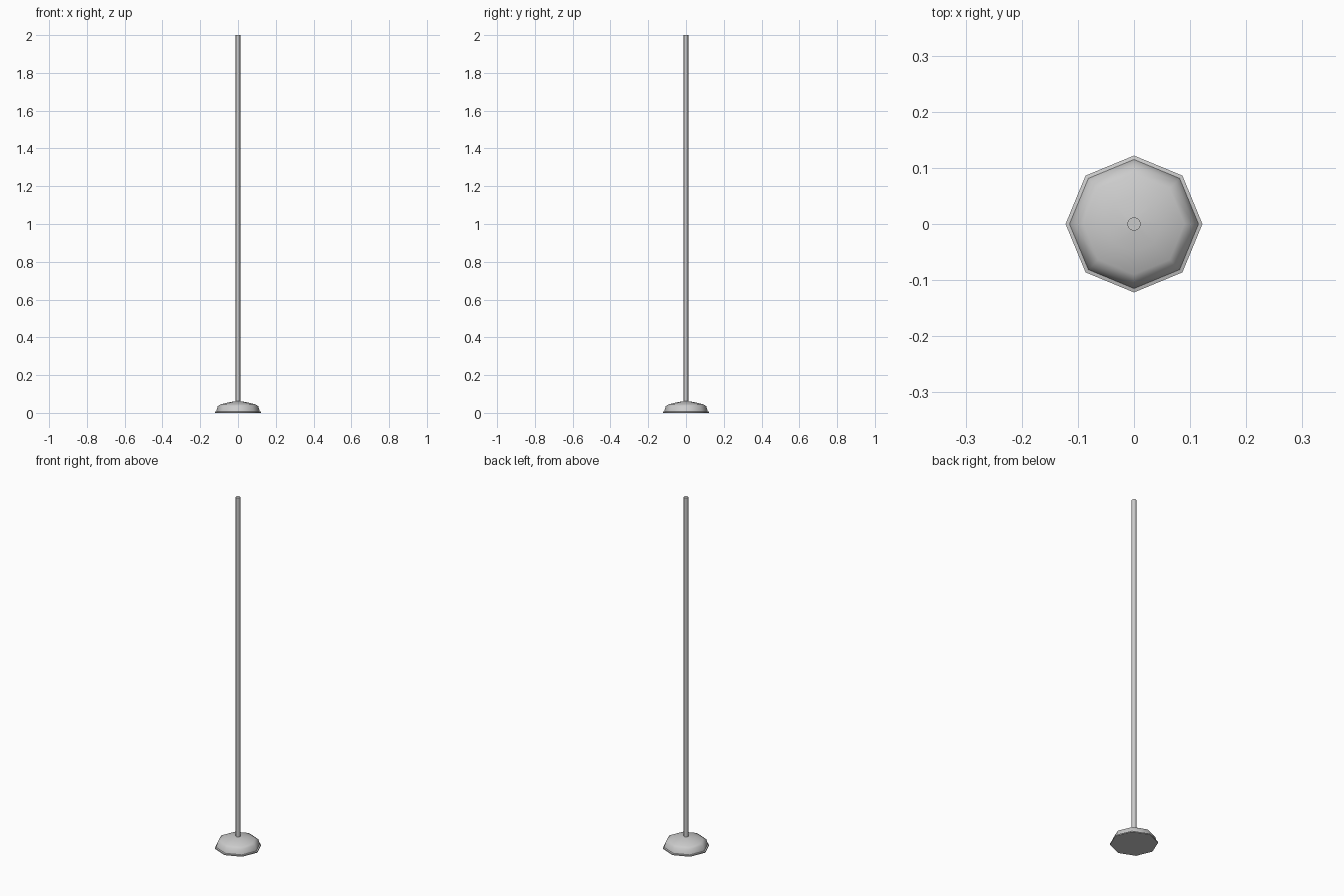
import bpy, bmesh, math

if "Cube" in bpy.data.objects:
    bpy.data.objects.remove(bpy.data.objects["Cube"])


def lathe(name, profile, sides, smooth_angle):
    """Closed solid of revolution from (radius, height) rings."""
    bm = bmesh.new()
    rings = []
    for r, z in profile:
        rings.append([bm.verts.new((r * math.cos(2 * math.pi * i / sides),
                                    r * math.sin(2 * math.pi * i / sides), z))
                      for i in range(sides)])
    for a, b in zip(rings, rings[1:]):
        for i in range(sides):
            j = (i + 1) % sides
            bm.faces.new((a[i], a[j], b[j], b[i]))
    bm.faces.new(rings[0][::-1])
    bm.faces.new(rings[-1])
    mesh = bpy.data.meshes.new(name)
    bm.to_mesh(mesh)
    bm.free()
    obj = bpy.data.objects.new(name, mesh)
    bpy.context.collection.objects.link(obj)
    bpy.ops.object.select_all(action='DESELECT')
    obj.select_set(True)
    bpy.context.view_layer.objects.active = obj
    bpy.ops.object.shade_smooth_by_angle(angle=math.radians(smooth_angle))
    return obj


# Octagonal weighted foot: thin flange, steep side, shallow dome
lathe("base", [(0.122, 0), (0.122, 0.006), (0.115, 0.008), (0.107, 0.036),
               (0.09, 0.046), (0.05, 0.056), (0.012, 0.062)], 8, 50)

# Slim upright pole
lathe("pole", [(0.012, 0.05), (0.012, 2.0)], 12, 40)
